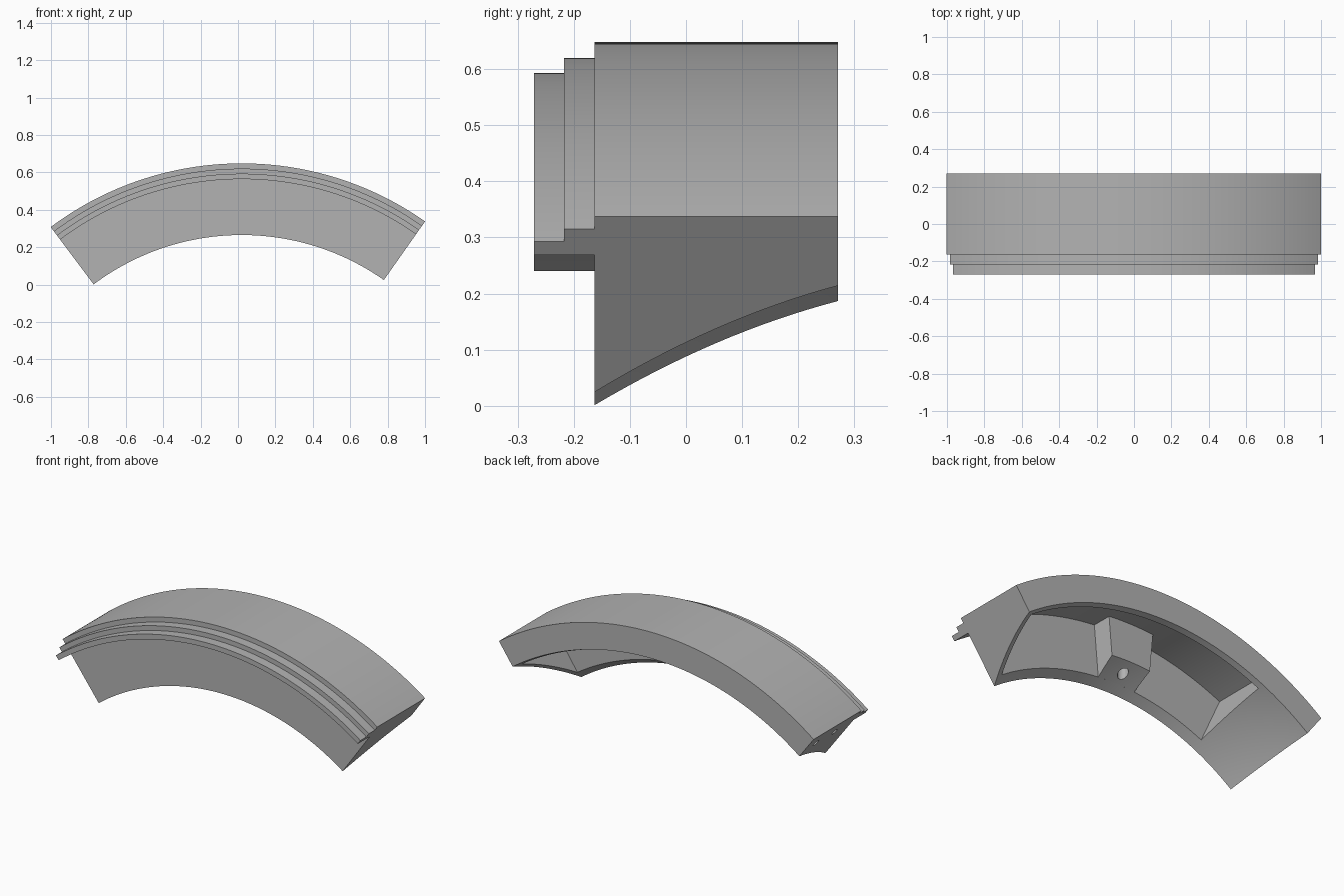
import bpy, bmesh
from math import sin, cos, radians
from mathutils import Vector

if "Cube" in bpy.data.objects:
    bpy.data.objects.remove(bpy.data.objects["Cube"], do_unlink=True)

CX, CZ = 0.02, -1.055            # axis of the arc
OUTER, FRONT, BACK = 1.703, -0.163, 0.271
START, END = -36.86, 35.14       # arc ends, degrees from vertical

grey = bpy.data.materials.new("mid grey")
grey.use_nodes = True
grey.diffuse_color = (0.45, 0.45, 0.45, 1)
grey.node_tree.nodes["Principled BSDF"].inputs["Base Color"].default_value = (0.45, 0.45, 0.45, 1)


def on_arc(r, y, deg):
    a = radians(deg)
    return Vector((CX + r * sin(a), y, CZ + r * cos(a)))


def inner_radius(y):
    t = (y - FRONT) / (BACK - FRONT)
    return 1.32 + 0.322 * t - 0.09 * t * t


def inner_curve(y0, y1, n):
    ys = [y0 + (y1 - y0) * i / n for i in range(n + 1)]
    return [(inner_radius(y), y) for y in ys]


def finish(name, bm):
    bmesh.ops.recalc_face_normals(bm, faces=bm.faces)
    mesh = bpy.data.meshes.new(name)
    bm.to_mesh(mesh)
    bm.free()
    mesh.materials.append(grey)
    obj = bpy.data.objects.new(name, mesh)
    bpy.context.collection.objects.link(obj)
    return obj


def sweep(name, profile, a0, a1, steps):
    """Sweep a closed (radius, y) profile along the arc and cap both ends."""
    bm = bmesh.new()
    rings = [[bm.verts.new(on_arc(r, y, a0 + (a1 - a0) * i / steps)) for r, y in profile]
             for i in range(steps + 1)]
    n = len(profile)
    for p, q in zip(rings, rings[1:]):
        for j in range(n):
            k = (j + 1) % n
            bm.faces.new((p[j], p[k], q[k], q[j]))
    bm.faces.new(rings[0])
    bm.faces.new(rings[-1])
    return finish(name, bm)


def drill(name, start, end, radius):
    """Round cutter between two points."""
    axis = end - start
    bm = bmesh.new()
    bmesh.ops.create_cone(bm, cap_ends=True, segments=24, radius1=radius,
                          radius2=radius, depth=axis.length)
    bm.transform(axis.to_track_quat('Z', 'Y').to_matrix().to_4x4())
    bmesh.ops.translate(bm, verts=bm.verts, vec=(start + end) / 2)
    return finish(name, bm)


def cut(target, cutter):
    cutter.hide_render = True
    mod = target.modifiers.new("cut", 'BOOLEAN')
    mod.operation, mod.solver, mod.object = 'DIFFERENCE', 'EXACT', cutter
    bpy.context.view_layer.objects.active = target
    bpy.ops.object.modifier_apply(modifier=mod.name)
    bpy.data.objects.remove(cutter, do_unlink=True)


# Curved body with the stepped flange on its front
profile = inner_curve(FRONT, BACK, 16) + [
    (OUTER, BACK), (OUTER, FRONT), (1.675, FRONT), (1.675, -0.217),
    (1.648, -0.217), (1.648, -0.271), (1.619, -0.271), (1.619, FRONT)]
body = sweep("arc_body", profile, START, END, 72)

# Hollow pocket opening on the inner curved face
FLOOR, ROOF = -0.115, 1.648
cut(body, sweep("pocket_cutter", [(1.2, FLOOR), (1.2, 0.24), (ROOF, 0.24), (ROOF, FLOOR)],
                -24.3, 33.7, 58))

# Blind pin holes in one end
for y in (0.0, 0.17):
    inside = on_arc(1.61, y, START)
    outward = Vector((-cos(radians(START)), 0, sin(radians(START))))
    cut(body, drill("pin_cutter", inside + outward * 0.1, inside - outward * 0.15, 0.02))

# Boss inside the pocket with a radial screw hole
boss = sweep("screw_boss", inner_curve(FLOOR, 0, 6) + [(ROOF, 0), (ROOF, FLOOR)], -5, 5, 10)
cut(boss, drill("screw_cutter", on_arc(1.25, -0.063, 0), on_arc(1.55, -0.063, 0), 0.028))

for obj in (body, boss):
    bpy.ops.object.select_all(action='DESELECT')
    obj.select_set(True)
    bpy.context.view_layer.objects.active = obj
    bpy.ops.object.shade_smooth_by_angle(angle=radians(25))
